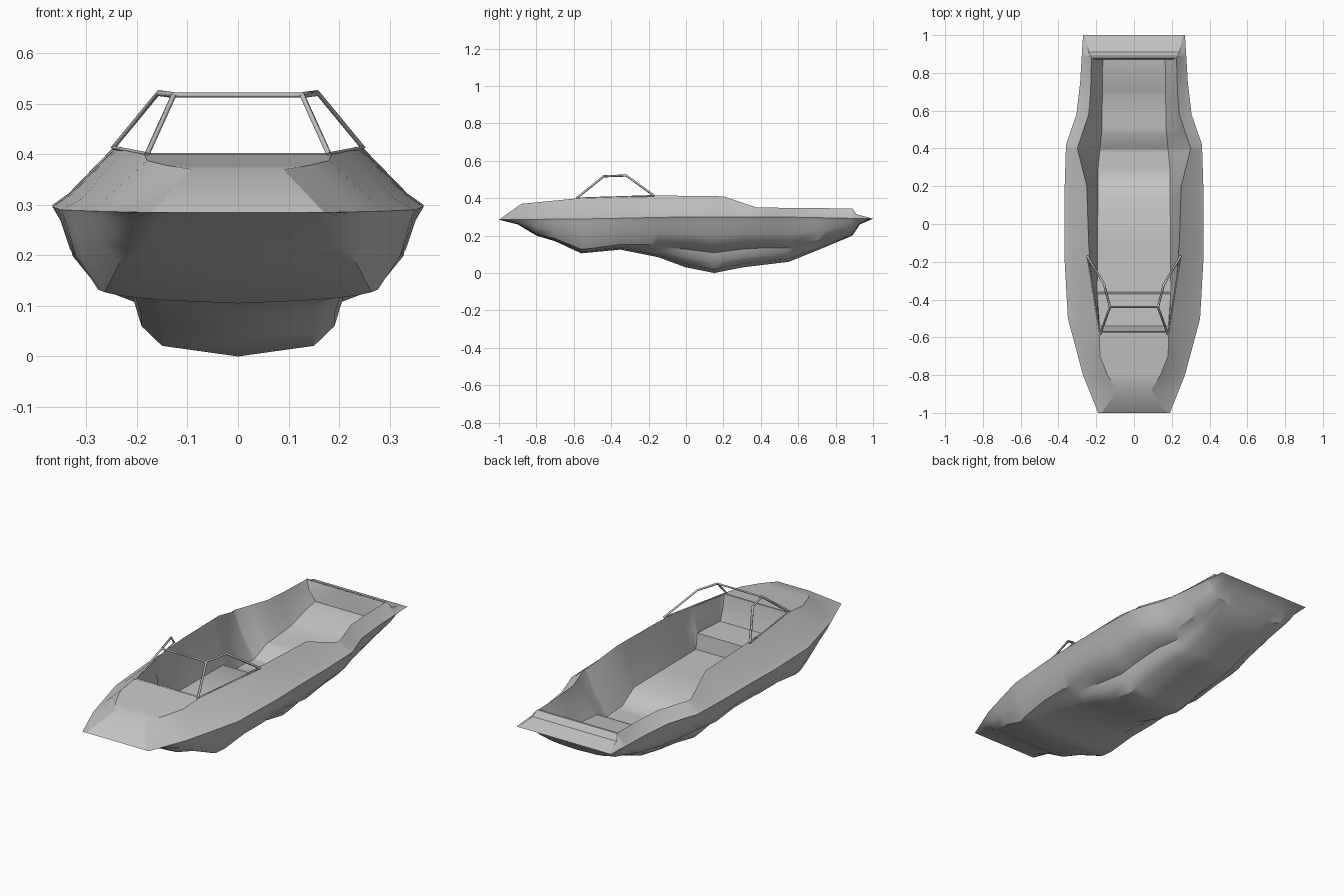
import bpy
from mathutils import Vector

cube = bpy.data.objects.get("Cube")
if cube:
    bpy.data.objects.remove(cube)

grey = bpy.data.materials.new("plain grey")
grey.use_nodes = True
grey.diffuse_color = (.55, .55, .55, 1)
grey.node_tree.nodes["Principled BSDF"].inputs["Base Color"].default_value = grey.diffuse_color

# Lengthwise profiles: (position, value) from bow to stern
KEEL = [(-1, .285), (-.9, .26), (-.8, .2), (-.7, .17), (-.56, .105), (-.35, .125), (-.15, .085),
        (0, .03), (.15, 0), (.3, .03), (.55, .06), (.7, .12), (.89, .2), (.93, .26), (1, .29)]
RAIL_WIDTH = [(-1, .19), (-.8, .27), (-.5, .35), (-.2, .367), (.2, .367), (.42, .36),
              (.58, .305), (.75, .285), (1, .27)]
RAIL_HEIGHT = [(-1, .285), (-.5, .29), (0, .3), (.5, .3), (1, .29)]
RIM_WIDTH = [(-1, .17), (-.88, .09), (-.8, .14), (-.7, .18), (-.57, .185), (-.3, .225),
             (-.1, .24), (.2, .25), (.4, .3), (.58, .24), (.7, .23), (.88, .225), (.91, .24), (1, .26)]
RIM_HEIGHT = [(-1, .285), (-.88, .37), (-.57, .4), (-.2, .415), (.2, .41), (.38, .35),
              (.89, .345), (.91, .315), (1, .29)]
FLOOR_HEIGHT = [(-.57, .4), (-.56, .33), (-.54, .27), (-.37, .27), (-.36, .19), (.15, .19),
                (.25, .13), (.39, .13), (.48, .18), (.68, .2), (.8, .24), (.87, .25), (.88, .345)]
FLOOR_WIDTH = [(-.57, .18), (-.36, .195), (.3, .19), (.5, .17), (.87, .165), (.88, .22)]
DEEP = [(-.4, 0), (0, 1), (.4, 1), (.9, .3)]

# Hull section as fractions of width and height: shallow bow form and deep midship form
SHALLOW = [(0, 0), (.4, .03), (.6, .06), (.72, .09), (.79, .12), (.92, .5), (.97, .85), (1, 1)]
STEPPED = [(0, 0), (.41, .07), (.52, .2), (.56, .36), (.75, .45), (.89, .66), (.945, .88), (1, 1)]

COCKPIT_FRONT, COCKPIT_BACK = -.57, .88


def mix(a, b, t):
    return a + (b - a) * t


def at(profile, y):
    """Read a lengthwise profile at y."""
    if y <= profile[0][0]:
        return profile[0][1]
    for (y0, v0), (y1, v1) in zip(profile, profile[1:]):
        if y <= y1:
            return mix(v0, v1, (y - y0) / (y1 - y0))
    return profile[-1][1]


def hull_section(y):
    keel, width, height = at(KEEL, y), at(RAIL_WIDTH, y), at(RAIL_HEIGHT, y)
    deep = at(DEEP, y)
    return [(width * mix(a[0], b[0], deep), y, mix(keel, height, mix(a[1], b[1], deep)))
            for a, b in zip(SHALLOW, STEPPED)]


def side_deck_section(y):
    rail = Vector((at(RAIL_WIDTH, y), y, at(RAIL_HEIGHT, y)))
    rim = Vector((at(RIM_WIDTH, y), y, at(RIM_HEIGHT, y)))
    shoulder = (mix(rail.x, rim.x, .27), y, mix(rail.z, rim.z, .2))
    return [rail, shoulder, rim]


def cover_section(y):
    height = at(RIM_HEIGHT, y)
    return [(at(RIM_WIDTH, y), y, height), (0, y, height)]


def cockpit_section(y):
    rim_w, rim_z = at(RIM_WIDTH, y), at(RIM_HEIGHT, y)
    floor_w, floor_z = at(FLOOR_WIDTH, y), at(FLOOR_HEIGHT, y)
    wall = (mix(rim_w, floor_w, .4), y, mix(rim_z, floor_z, .5))
    return [(rim_w, y, rim_z), wall, (floor_w, y, floor_z), (0, y, floor_z)]


def finish(obj):
    obj.data.materials.append(grey)
    bpy.ops.object.select_all(action='DESELECT')
    obj.select_set(True)
    bpy.context.view_layer.objects.active = obj


def loft(name, section, start, end, profiles):
    """Skin the half sections between start and end, then mirror them."""
    stations = sorted({y for p in profiles for y, _ in p if start < y < end} | {start, end})
    rows = [section(y) for y in stations]
    n = len(rows[0])
    verts = [p for row in rows for p in row]
    faces = [(i * n + j, (i + 1) * n + j, (i + 1) * n + j + 1, i * n + j + 1)
             for i in range(len(rows) - 1) for j in range(n - 1)]
    mesh = bpy.data.meshes.new(name)
    mesh.from_pydata(verts, [], faces)
    mesh.update()
    obj = bpy.data.objects.new(name, mesh)
    bpy.context.collection.objects.link(obj)
    mirror = obj.modifiers.new("Mirror", 'MIRROR')
    mirror.use_clip = True
    finish(obj)
    bpy.ops.object.shade_smooth_by_angle(angle=.6)
    return obj


# Shell of the boat
rims = [RIM_WIDTH, RIM_HEIGHT]
rails = [RAIL_WIDTH, RAIL_HEIGHT]
loft("hull", hull_section, -1, 1, [KEEL] + rails)
loft("side_deck", side_deck_section, -1, 1, rails + rims)
loft("foredeck", cover_section, -1, COCKPIT_FRONT, rims)
loft("aft_deck", cover_section, COCKPIT_BACK, 1, rims)
loft("cockpit", cockpit_section, COCKPIT_FRONT, COCKPIT_BACK, rims + [FLOOR_HEIGHT, FLOOR_WIDTH])


def bar(name, points, radius=.006):
    """Thin four-sided rod along a path."""
    curve = bpy.data.curves.new(name, 'CURVE')
    curve.dimensions = '3D'
    curve.bevel_depth = radius
    curve.bevel_resolution = 0
    curve.use_fill_caps = True
    spline = curve.splines.new('POLY')
    spline.points.add(len(points) - 1)
    for target, p in zip(spline.points, points):
        target.co = (*p, 1)
    obj = bpy.data.objects.new(name, curve)
    bpy.context.collection.objects.link(obj)
    finish(obj)
    bpy.ops.object.convert(target='MESH')


# Windshield frame
for side, label in ((1, "left"), (-1, "right")):
    foot = (side * .18, -.585, .4)
    corner = (side * .127, -.44, .517)
    elbow = (side * .158, -.32, .521)
    heel = (side * .247, -.17, .413)
    bar("windshield_post_" + label, [foot, corner])
    bar("windshield_side_" + label, [corner, elbow, heel])
    bar("windshield_sill_" + label, [foot, (side * .222, -.32, .408), heel], .004)
bar("windshield_top", [(-.127, -.44, .517), (.127, -.44, .517)], .005)
bar("windshield_base", [(-.18, -.575, .398), (.18, -.575, .398)], .004)
